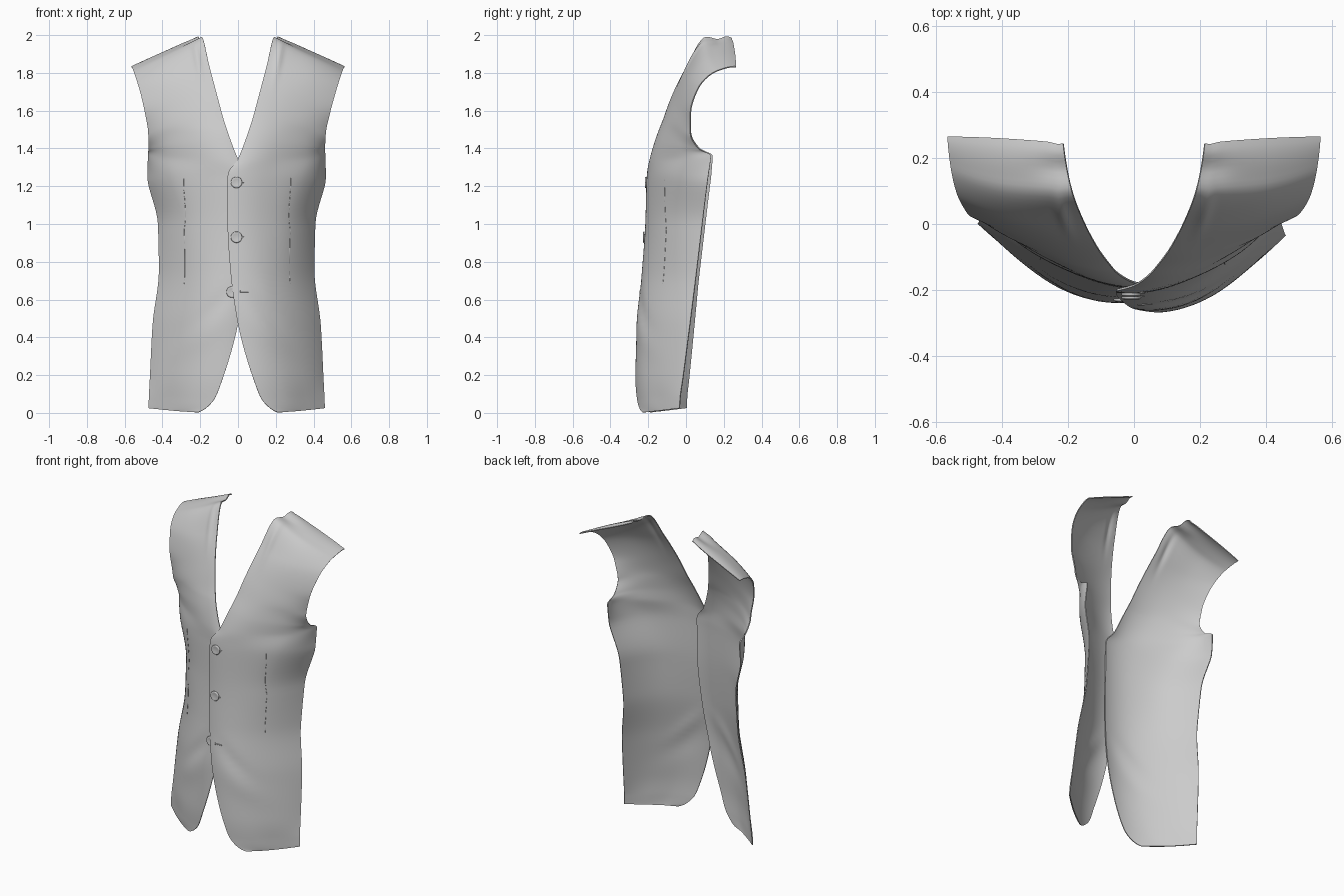
import bpy, bmesh, math
from mathutils import Vector

if "Cube" in bpy.data.objects:
    bpy.data.objects.remove(bpy.data.objects["Cube"])

# Panel rows from hem to shoulder: z at front edge, z at side edge,
# then four (x, y) points from the front edge round to the side
ROWS = [
    (.004, .025, .215, -.230, .29, -.180, .37, -.117, .46, -.035),
    (.06, .08, .135, -.257, .25, -.210, .36, -.125, .458, -.032),
    (.20, .20, .075, -.268, .21, -.230, .345, -.134, .452, -.015),
    (.47, .47, 0, -.257, .15, -.238, .31, -.132, .438, .02),
    (.75, .75, -.04, -.23, .12, -.212, .28, -.110, .405, .055),
    (1.0, 1.0, -.055, -.212, .11, -.195, .285, -.095, .41, .085),
    (1.25, 1.24, -.055, -.205, .13, -.182, .35, -.065, .465, .115),
    (1.345, 1.36, 0, -.188, .165, -.160, .39, -.02, .463, .132),
    (1.46, 1.395, .045, -.157, .19, -.137, .375, -.038, .461, .07),
    (1.55, 1.48, .075, -.123, .205, -.11, .36, -.048, .465, .022),
    (1.66, 1.59, .105, -.083, .225, -.072, .365, -.032, .488, .022),
    (1.83, 1.74, .15, 0, .27, .002, .40, .025, .53, .075),
    (1.992, 1.815, .192, .11, .305, .115, .43, .13, .555, .17),
    (1.985, 1.835, .215, .245, .33, .255, .45, .262, .565, .265),
]


def smooth_value(p, s, limit=True):
    """Cubic interpolation of a list at position s, optionally without overshoot."""
    n = len(p)
    i = min(int(s), n - 2)
    f = s - i
    d = [p[k + 1] - p[k] for k in range(n - 1)]

    def slope(k):
        if k == 0:
            return (3 * d[0] - d[1]) / 2
        if k == n - 1:
            return (3 * d[-1] - d[-2]) / 2
        a, b = d[k - 1], d[k]
        if not limit:
            return (a + b) / 2
        return 0 if a * b <= 0 else 2 * a * b / (a + b)
    m0, m1 = slope(i), slope(i + 1)
    return ((2*f**3 - 3*f*f + 1) * p[i] + (f**3 - 2*f*f + f) * m0
            + (3*f*f - 2*f**3) * p[i + 1] + (f**3 - f*f) * m1)


def clamp(v):
    return max(0.0, min(1.0, v))


def bump(v, c, w):
    return math.exp(-((v - c) / w) ** 2)


def surface(t, u, side):
    """Point on the cloth: t in rows, u from 0 (front) to 1 (side)."""
    col = [smooth_value([r[k] for r in ROWS], t) for k in range(10)]
    x = smooth_value(col[2::2], u * 3, False)
    y = smooth_value(col[3::2], u * 3, False)
    # the hem starts level at the front and rises towards the side
    z = col[0] + (col[1] - col[0]) * (u ** 1.6 if t < 1 else u)
    # soft drape folds below the waist and a pinch at the neck
    y += .007 * bump(z + .9 * (x - .1), .58, .05) * bump(x, .14, .10)
    y -= .006 * bump(z + .5 * (x - .1), .45, .07) * bump(x, .2, .12)
    y -= .010 * bump(x - .16 * z, -.085, .018) * bump(z, 1.88, .1)
    # shallow dip of the shoulder beside the neck
    z -= .02 * bump(y, .17, .035) * bump(u, 0, .25) * clamp((z - 1.8) / .1)
    if side < 0:
        # the left-hand panel tucks behind the other one
        y += .015 * clamp((1.5 - z) / .25) + .022 * clamp(1 - z / .7)
        x += .014 * u * clamp((1.7 - z) / .3)
    return Vector((x * side, y, z))


def shade(ob, angle=40):
    bpy.ops.object.select_all(action='DESELECT')
    ob.select_set(True)
    bpy.context.view_layer.objects.active = ob
    for m in list(ob.modifiers):
        bpy.ops.object.modifier_apply(modifier=m.name)
    bpy.ops.object.shade_smooth_by_angle(angle=math.radians(angle))


def add_object(name, bm):
    me = bpy.data.meshes.new(name)
    bm.to_mesh(me)
    bm.free()
    ob = bpy.data.objects.new(name, me)
    bpy.context.collection.objects.link(ob)
    return ob


def panel(name, side):
    bm = bmesh.new()
    nt, nu = (len(ROWS) - 1) * 8, 36
    g = [[bm.verts.new(surface(i / 8, j / nu, side)) for j in range(nu + 1)]
         for i in range(nt + 1)]
    for i in range(nt):
        for j in range(nu):
            f = [g[i][j], g[i][j + 1], g[i + 1][j + 1], g[i + 1][j]]
            bm.faces.new(f if side > 0 else f[::-1])
    ob = add_object(name, bm)
    mod = ob.modifiers.new("thickness", 'SOLIDIFY')
    mod.thickness, mod.offset = .006, -1
    shade(ob)


def front_y(x, z, side):
    """Depth of the cloth at a front-view position."""
    pts = [surface(i / 8, j / 40, side) for i in range(65) for j in range(15)]
    return min(pts, key=lambda p: (p.x - x) ** 2 + (p.z - z) ** 2).y


def tube(name, pts, radius):
    cu = bpy.data.curves.new(name, 'CURVE')
    cu.dimensions = '3D'
    cu.bevel_depth, cu.bevel_resolution = radius, 1
    sp = cu.splines.new('POLY')
    sp.points.add(len(pts) - 1)
    for q, p in zip(sp.points, pts):
        q.co = (*p, 1)
    ob = bpy.data.objects.new(name, cu)
    bpy.context.collection.objects.link(ob)


def button(name, x, z, side):
    # lathed disc with a soft rim, axis along y
    prof = [(0, -.007), (.018, -.0075), (.024, -.009), (.028, -.008),
            (.030, -.005), (.029, 0), (0, 0)]
    bm = bmesh.new()
    vs = [bm.verts.new((r, y, 0)) for r, y in prof]
    es = [bm.edges.new(e) for e in zip(vs, vs[1:])]
    bmesh.ops.spin(bm, geom=vs + es, axis=(0, 1, 0), cent=(0, 0, 0),
                   angle=2 * math.pi, steps=28)
    bmesh.ops.remove_doubles(bm, verts=bm.verts, dist=.0003)
    bmesh.ops.recalc_face_normals(bm, faces=bm.faces)
    ob = add_object(name, bm)
    ob.location = (x, front_y(x, z, side), z)
    shade(ob, 60)


# cloth panels and their dart seams
for label, side in (("left", 1), ("right", -1)):
    panel(label + "_front_panel", side)
    tube(label + "_dart",
         [surface(3.75 + 2.25 * k / 24, .65 - .10 * clamp(k / 12 - 1), side)
          for k in range(25)], .0012)

# buttons: two fastened, the lowest left open on the under panel
button("top_button", -.008, 1.22, 1)
button("middle_button", -.008, .93, 1)
button("bottom_button", -.032, .64, -1)

# buttonholes
for x0, x1, z in ((.01, .032, 1.22), (.01, .032, .93), (.01, .055, .64)):
    xs = [x0 + (x1 - x0) * k / 4 for k in range(5)]
    tube("buttonhole", [(x, front_y(x, z, 1) - .001, z) for x in xs], .003)
    tube("buttonhole_end", [(xs[0], front_y(xs[0], z, 1) - .001, z - .008),
                            (xs[0], front_y(xs[0], z, 1) - .001, z + .008)], .002)
